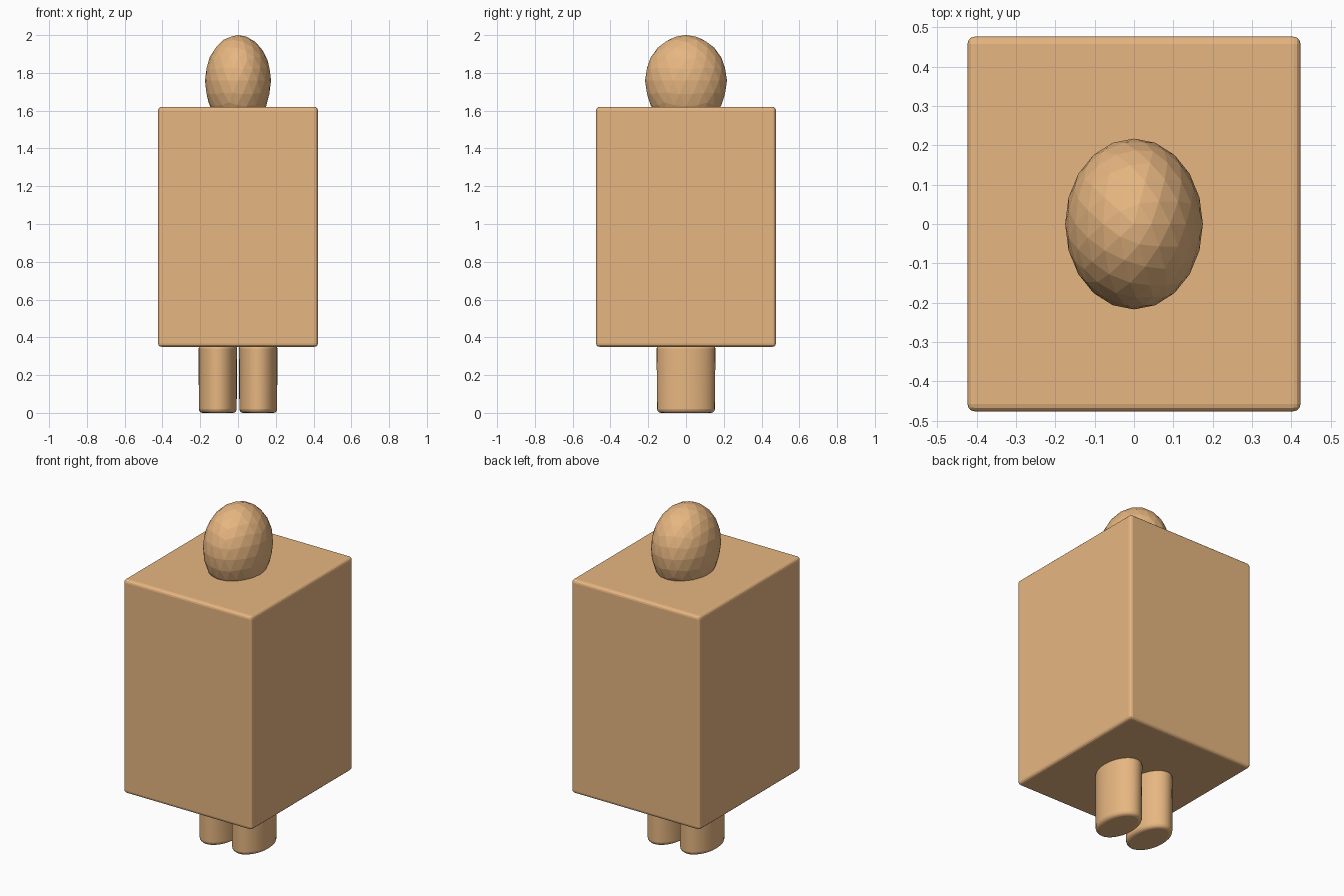
import bpy, bmesh
from mathutils import Vector, Matrix

if "Cube" in bpy.data.objects:
    bpy.data.objects.remove(bpy.data.objects["Cube"])

skin = bpy.data.materials.new("tan")
skin.diffuse_color = (0.80, 0.47, 0.22, 1)
skin.use_nodes = True
skin.node_tree.nodes["Principled BSDF"].inputs["Base Color"].default_value = skin.diffuse_color


def make_object(name, bm, bevel=0.0, segments=3, smooth=False):
    bmesh.ops.recalc_face_normals(bm, faces=bm.faces)
    mesh = bpy.data.meshes.new(name)
    bm.to_mesh(mesh)
    bm.free()
    mesh.materials.append(skin)
    ob = bpy.data.objects.new(name, mesh)
    bpy.context.collection.objects.link(ob)
    if bevel:
        mod = ob.modifiers.new("rounded_edges", 'BEVEL')
        mod.width = bevel
        mod.segments = segments
        mod.limit_method = 'ANGLE'
        mod.angle_limit = 0.8
    if smooth:
        bpy.ops.object.select_all(action='DESELECT')
        ob.select_set(True)
        bpy.context.view_layer.objects.active = ob
        bpy.ops.object.shade_smooth_by_angle()
    return ob


# Torso: large block with slightly rounded edges
bm = bmesh.new()
bmesh.ops.create_cube(bm, size=1, matrix=Matrix.Translation((0, 0, 0.985))
                      @ Matrix.Diagonal((0.846, 0.952, 1.27, 1)))
make_object("torso", bm, bevel=0.018)

# Head: faceted egg, its base trimmed where it meets the torso
bm = bmesh.new()
bmesh.ops.create_icosphere(bm, subdivisions=3, radius=1)
for v in bm.verts:
    height = 0.24 if v.co.z > 0 else 0.26
    v.co = Vector((v.co.x * 0.175, v.co.y * 0.217, 1.76 + v.co.z * height))
bmesh.ops.bisect_plane(bm, geom=bm.verts[:] + bm.edges[:] + bm.faces[:],
                       plane_co=(0, 0, 1.61), plane_no=(0, 0, -1), clear_outer=True)
bmesh.ops.holes_fill(bm, edges=[e for e in bm.edges if e.is_boundary])
make_object("head", bm)

# Legs: oval columns with rounded soles
for side, name in ((-1, "left_leg"), (1, "right_leg")):
    bm = bmesh.new()
    bmesh.ops.create_cone(bm, cap_ends=True, segments=32, radius1=0.98, radius2=1, depth=0.36,
                          matrix=Matrix.Translation((side * 0.107, 0, 0.18))
                          @ Matrix.Diagonal((0.102, 0.156, 1, 1)))
    make_object(name, bm, bevel=0.02, smooth=True)
